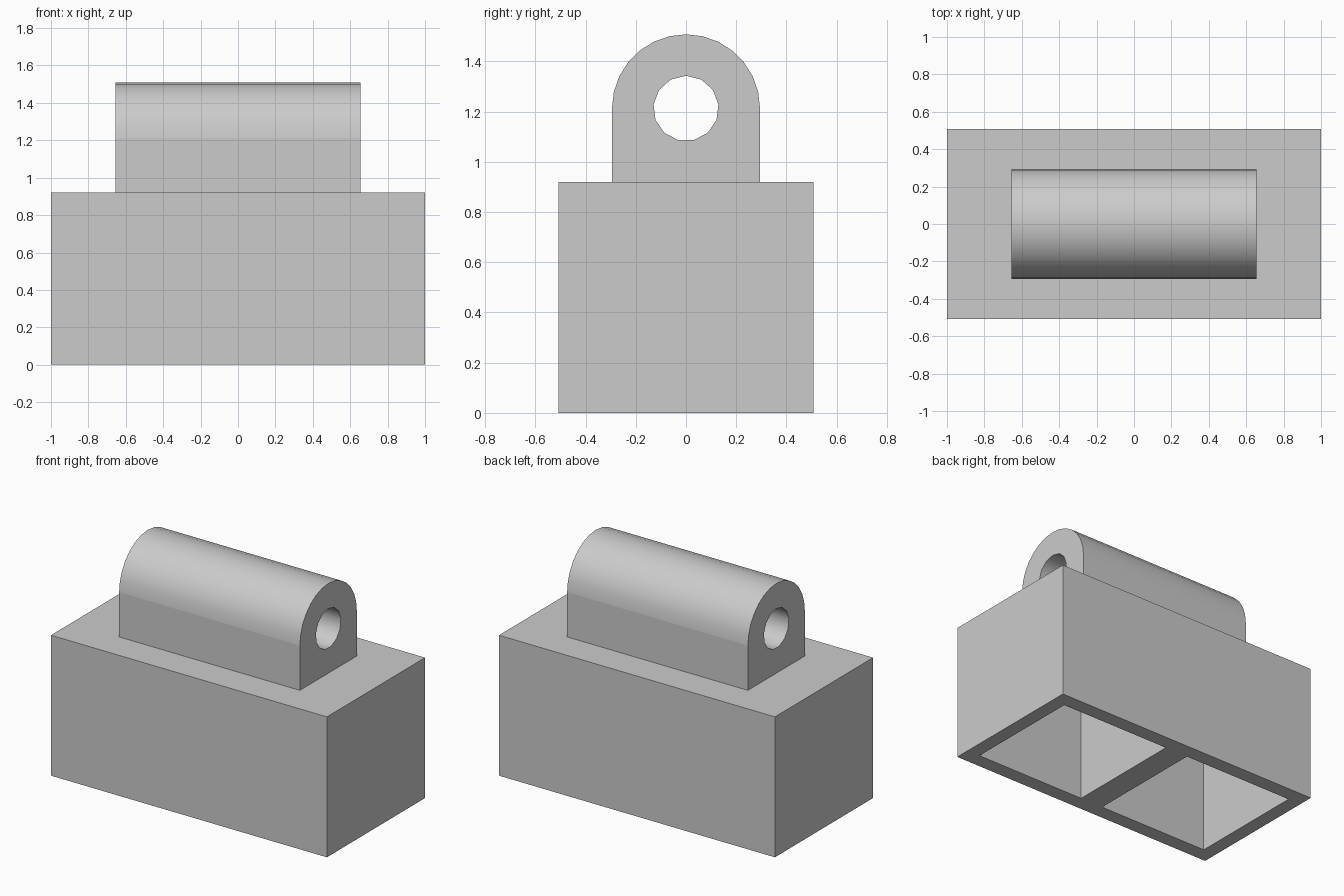
import bpy, bmesh
from math import sin, cos, pi

default = bpy.data.objects.get("Cube")
if default:
    bpy.data.objects.remove(default, do_unlink=True)

grey = bpy.data.materials.new("plain grey")
grey.use_nodes = True
grey.diffuse_color = (0.6, 0.6, 0.6, 1)
grey.node_tree.nodes["Principled BSDF"].inputs["Base Color"].default_value = (0.6, 0.6, 0.6, 1)

BASE_TOP = 0.92
LUG_HALF = 0.655
LUG_R, BORE_R, AXIS_Z = 0.295, 0.13, 1.213


def add_object(name, bm):
    bmesh.ops.recalc_face_normals(bm, faces=bm.faces[:])
    mesh = bpy.data.meshes.new(name)
    bm.to_mesh(mesh)
    bm.free()
    mesh.materials.append(grey)
    obj = bpy.data.objects.new(name, mesh)
    bpy.context.collection.objects.link(obj)
    return obj


def box(name, x, y, z):
    """Box from (min, max) pairs."""
    bm = bmesh.new()
    bmesh.ops.create_cube(bm, size=1)
    for v in bm.verts:
        v.co = [pair[0] if c < 0 else pair[1] for c, pair in zip(v.co, (x, y, z))]
    return add_object(name, bm)


# Hollow base: block with two pockets open at the bottom
base = box("base_block", (-1, 1), (-0.508, 0.508), (0, BASE_TOP))
bpy.context.view_layer.objects.active = base
for side in (-1, 1):
    xs = sorted((side * 0.085, side * 0.905))
    cutter = box("pocket_cutter", xs, (-0.408, 0.408), (-0.1, BASE_TOP - 0.1))
    cutter.hide_render = True
    mod = base.modifiers.new("pocket", "BOOLEAN")
    mod.operation = "DIFFERENCE"
    mod.solver = "EXACT"
    mod.object = cutter
    bpy.ops.object.modifier_apply(modifier=mod.name)
    bpy.data.objects.remove(cutter, do_unlink=True)

# Lug: round-topped profile with a bore, extruded along x
ARC, SIDES = 14, 13
outline = [(LUG_R * cos(pi * i / ARC), AXIS_Z + LUG_R * sin(pi * i / ARC)) for i in range(ARC + 1)]
outline += [(-LUG_R, BASE_TOP - 0.01), (LUG_R, BASE_TOP - 0.01)]
bore = [(BORE_R * sin(2 * pi * i / SIDES), AXIS_Z + BORE_R * cos(2 * pi * i / SIDES)) for i in range(SIDES)]

bm = bmesh.new()
edges = []
for loop in (outline, bore):
    verts = [bm.verts.new((-LUG_HALF, y, z)) for y, z in loop]
    edges += [bm.edges.new((a, b)) for a, b in zip(verts, verts[1:] + verts[:1])]
bmesh.ops.triangle_fill(bm, edges=edges, use_beauty=True, normal=(-1, 0, 0))
result = bmesh.ops.extrude_face_region(bm, geom=bm.faces[:], use_keep_orig=True)
for item in result["geom"]:
    if isinstance(item, bmesh.types.BMVert):
        item.co.x = LUG_HALF
bm.normal_update()


# Smooth the curved faces and keep a crease where they meet the flat ones
def is_curved(face):
    return abs(face.normal.x) < 0.5 and face.calc_center_median().z > AXIS_Z - BORE_R


for face in bm.faces:
    face.smooth = is_curved(face)
for edge in bm.edges:
    edge.smooth = all(f.smooth for f in edge.link_faces)
add_object("pivot_lug", bm)
